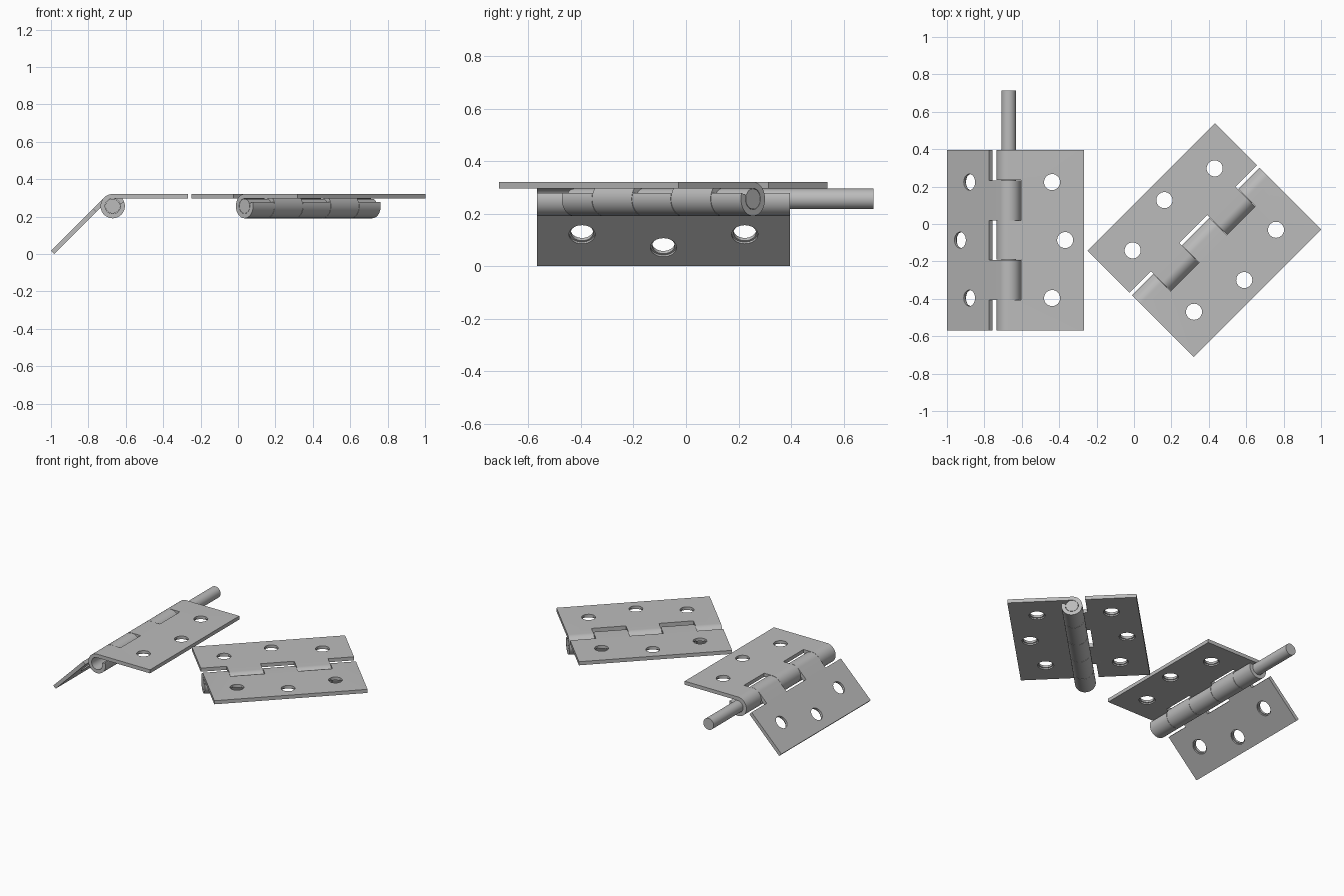
import bpy, bmesh
from math import sin, cos, pi, radians
from mathutils import Matrix

if "Cube" in bpy.data.objects:
    bpy.data.objects.remove(bpy.data.objects["Cube"], do_unlink=True)

HALF = 0.4825       # half of the barrel length
REACH = 0.402       # barrel axis to outer edge of a leaf
R_OUT, R_IN, R_PIN = 0.065, 0.0405, 0.039
KNUCKLE_EDGES = [-0.6, -0.32, -0.105, 0.105, 0.32, 0.6]

steel = bpy.data.materials.new("light_grey_steel")
steel.use_nodes = True
steel.diffuse_color = (0.5, 0.5, 0.5, 1)
steel.node_tree.nodes["Principled BSDF"].inputs["Base Color"].default_value = (0.5, 0.5, 0.5, 1)


def loft(bm, rings):
    """Closed solid through a stack of rings with equal point counts."""
    rows = [[bm.verts.new(p) for p in ring] for ring in rings]
    n = len(rows[0])
    for a, b in zip(rows, rows[1:]):
        for i in range(n):
            j = (i + 1) % n
            bm.faces.new((a[i], a[j], b[j], b[i]))
    bm.faces.new(rows[0][::-1])
    bm.faces.new(rows[-1])


def extrude_y(bm, profile, y0, y1):
    loft(bm, [[(x, y, z) for x, z in profile] for y in (y0, y1)])


def circle(r, n=32):
    return [(r * cos(2 * pi * i / n), r * sin(2 * pi * i / n)) for i in range(n)]


def finish(name, bm, matrix=None):
    if matrix:
        bm.transform(matrix)
    bmesh.ops.recalc_face_normals(bm, faces=bm.faces)
    mesh = bpy.data.meshes.new(name)
    bm.to_mesh(mesh)
    bm.free()
    mesh.materials.append(steel)
    obj = bpy.data.objects.new(name, mesh)
    bpy.context.collection.objects.link(obj)
    return obj


def activate(obj):
    bpy.ops.object.select_all(action='DESELECT')
    obj.select_set(True)
    bpy.context.view_layer.objects.active = obj


def smooth(obj):
    activate(obj)
    bpy.ops.object.shade_smooth_by_angle(angle=radians(30))


def make_leaf(name, side, notch_depth, first_notch, placement):
    mirror = Matrix.Diagonal((side, 1, 1, 1))

    # sheet that runs in flat and curls round the pin
    angles = [radians(90 + 290 * i / 40) for i in range(41)]
    profile = [(REACH, R_OUT)] + [(R_OUT * cos(a), R_OUT * sin(a)) for a in angles]
    profile += [(R_IN * cos(a), R_IN * sin(a)) for a in reversed(angles)] + [(REACH, R_IN)]
    bm = bmesh.new()
    extrude_y(bm, profile, -HALF, HALF)
    leaf = finish(name, bm, mirror)

    # clearance for the other leaf's knuckles, and counterbored screw holes
    bm = bmesh.new()
    box = [(-0.1, -0.1), (notch_depth, -0.1), (notch_depth, 0.1), (-0.1, 0.1)]
    for k in range(first_notch, 5, 2):
        extrude_y(bm, box, KNUCKLE_EDGES[k] - 0.001, KNUCKLE_EDGES[k + 1] + 0.001)
    for x, y in ((0.232, -0.31), (0.302, 0), (0.232, 0.31)):
        steps = ((0.05, 0.02), (0.05, 0.05), (0.043, 0.05), (0.043, 0.1))
        loft(bm, [[(x + a, y + b, z) for a, b in circle(r)] for r, z in steps])
    cutter = finish("cutter", bm, mirror)
    cutter.hide_render = True

    mod = leaf.modifiers.new("cuts", 'BOOLEAN')
    mod.operation, mod.solver, mod.object = 'DIFFERENCE', 'EXACT', cutter
    activate(leaf)
    bpy.ops.object.modifier_apply(modifier=mod.name)
    bpy.data.objects.remove(cutter, do_unlink=True)
    leaf.data.transform(placement)
    smooth(leaf)


def make_hinge(prefix, location, turn, bend, pin_slide):
    base = Matrix.Translation(location) @ Matrix.Rotation(radians(turn), 4, 'Z')
    make_leaf(prefix + "_three_knuckle_leaf", 1, 0.066, 1, base)
    make_leaf(prefix + "_two_knuckle_leaf", -1, 0.083, 0,
              base @ Matrix.Rotation(radians(-bend), 4, 'Y'))
    bm = bmesh.new()
    extrude_y(bm, circle(R_PIN), pin_slide - HALF, pin_slide + HALF)
    smooth(finish(prefix + "_pin", bm, base))


# folded hinge with its pin part way out, and a flat hinge set at an angle
make_hinge("folded_hinge", (-0.67, -0.086, 0.256), 0, 45, 0.317)
make_hinge("flat_hinge", (0.376, -0.086, 0.256), -45, 0, 0)
